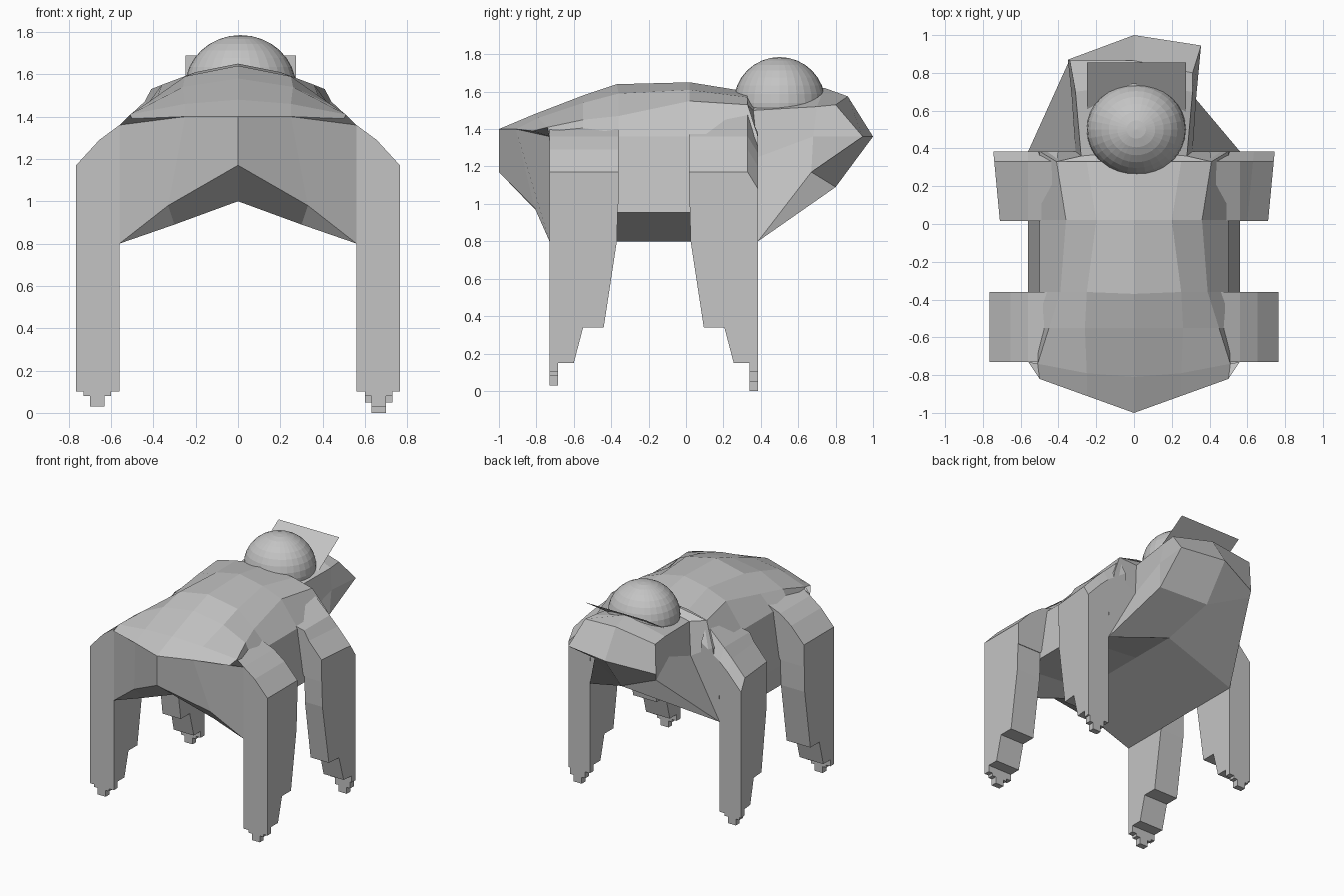
import bpy, bmesh, math
from mathutils import Matrix

cube = bpy.data.objects.get("Cube")
if cube:
    bpy.data.objects.remove(cube, do_unlink=True)

grey = bpy.data.materials.new("plain_grey")
grey.use_nodes = True
COLOUR = (0.55, 0.55, 0.55, 1)
grey.diffuse_color = COLOUR
grey.node_tree.nodes["Principled BSDF"].inputs["Base Color"].default_value = COLOUR
LEFT, RIGHT = 1, -1


def finish(name, bm):
    """Weld, orient and turn a bmesh into a flat shaded object."""
    bmesh.ops.remove_doubles(bm, verts=bm.verts, dist=0.0005)
    bmesh.ops.recalc_face_normals(bm, faces=bm.faces)
    mesh = bpy.data.meshes.new(name)
    bm.to_mesh(mesh)
    bm.free()
    mesh.materials.append(grey)
    obj = bpy.data.objects.new(name, mesh)
    bpy.context.collection.objects.link(obj)


def sheet(bm, rows, sides=(LEFT, RIGHT)):
    """Add a patch of quads through rows of points, on one or both sides."""
    for side in sides:
        grid = [[bm.verts.new((side * x, y, z)) for x, y, z in row] for row in rows]
        for low, high in zip(grid, grid[1:]):
            for i in range(len(low) - 1):
                corners = []
                for v in (low[i], low[i + 1], high[i + 1], high[i]):
                    if all((v.co - c.co).length > 0.001 for c in corners):
                        corners.append(v)
                if len(corners) > 2:
                    bm.faces.new(corners)


def loft(bm, outlines):
    """Join matching outlines into a closed solid."""
    rings = [[bm.verts.new(p) for p in outline] for outline in outlines]
    bm.faces.new(rings[0])
    bm.faces.new(rings[-1][::-1])
    for a, b in zip(rings, rings[1:]):
        for i in range(len(a)):
            j = (i + 1) % len(a)
            bm.faces.new((a[i], a[j], b[j], b[i]))


# Back shell: edge, middle and spine points, from the tail to the neck
shell = [
    [(.5, -.82, 1.39), (.25, -.91, 1.4), (0, -1, 1.4)],
    [(.51, -.74, 1.41), (.25, -.79, 1.46), (0, -.81, 1.48)],
    [(.45, -.55, 1.45), (.26, -.55, 1.54), (0, -.55, 1.58)],
    [(.39, -.36, 1.47), (.25, -.36, 1.59), (0, -.37, 1.64)],
    [(.36, .02, 1.55), (.2, .02, 1.61), (0, .02, 1.65)],
    [(.41, .33, 1.53), (.25, .33, 1.57), (0, .33, 1.6)],
]
body = bmesh.new()
sheet(body, shell)

# Flanks hung from the shell edge, and an arched belly higher on the left
stations = (-.73, -.55, -.36, .02, .385)
tuck = .955
sheet(body, [[row[0], (.5, y, 1.36), (.56, y, tuck)]
             for row, y in zip(shell[1:], stations)])
for side in (LEFT, RIGHT):
    belly = []
    for y in stations:
        at_end = y in (stations[0], stations[-1])
        low = .8 if side == RIGHT or at_end else tuck
        belly.append([(.56, y, tuck), (.56, y, low), (0, y, 1)])
    sheet(body, belly, [side])

# Tail wall below the shell rim
rim = shell[0]
hip = (.56, -.73, 1.36)
sheet(body, [
    [rim[2], (0, -1, 1.17), (0, -.73, 1)],
    [rim[1], (.33, -.81, .98), (.3, -.73, .89)],
    [hip, (.56, -.73, .8), (.56, -.73, .8)],
])
sheet(body, [[rim[1], rim[0]], [hip, shell[1][0]]])

# Neck step, head and chest; the jaw is set back on the left only
crown, tip, chin = (0, .865, 1.575), (0, 1, 1.36), (0, .8, 1.09)
chest, keel = (.56, .385, .8), (0, .385, 1)
head_shapes = {
    LEFT: ((.31, .8, 1.53), (.355, .945, 1.36), (.32, .67, 1.17)),
    RIGHT: ((.34, .865, 1.53), (.35, .87, 1.3), (.345, .86, 1.25)),
}
for side, (brow, cheek, jaw) in head_shapes.items():
    temple = (.31, .7, 1.52)
    sheet(body, [
        [shell[-1][2], shell[-1][0], (.5, .385, 1.36), (.56, .385, tuck), chest, keel],
        [(0, .385, 1.58), (.28, .36, 1.5), (.31, .385, 1.25), chest, chest, keel],
        [(0, .74, 1.62), temple, (.33, .68, 1.36), jaw, jaw, chin],
        [crown, brow, cheek, jaw, jaw, chin],
    ], [side])
    # Pointed face
    sheet(body, [[crown, brow], [tip, cheek], [chin, jaw]], [side])
finish("body", body)

# Leg silhouettes below the shoulder: distance from the straight face, height
FOOT = [(.29, .34), (.18, .34), (.13, .15), (.045, .15), (.045, .1), (0, .1)]


def build_leg(name, side, back, front, floor, outer_front, outer_back, top, shoulder):
    """Leg with a straight face at y=back and a stepped taper on the other side."""
    bm = bmesh.new()
    turn = 1 if front > back else -1
    span = abs(front - back)
    inner = 0.56

    def outer(y):
        t = abs(y - back) / span
        return outer_back + (outer_front - outer_back) * t

    outline = [(back + turn * d, z) for d, z in top + [(span - .01, .8)] + FOOT]
    loft(bm, [[(side * inner, y, z) for y, z in outline],
              [(side * outer(y), y, z) for y, z in outline]])

    # rounded shoulder rings: y, drop below full height, inner top point
    rings = []
    for y, drop, (top_x, top_z) in shoulder:
        x = outer(y)
        section = [(inner, 1), (x, 1), (x, 1.17 - drop), (x - .11, 1.29 - drop),
                   (inner, 1.36 - drop), (top_x, top_z), (top_x, 1.2)]
        rings.append([(side * px, y, pz) for px, pz in section])
    loft(bm, rings)

    # toe made of two narrowing blocks
    for half, bottom in ((.065, floor + .05), (.035, floor)):
        blocks = []
        for z in (.12, bottom):
            blocks.append([(side * (.665 + sx * half), back + turn * d, z)
                           for sx, d in ((-1, 0), (1, 0), (1, .045), (-1, .045))])
        loft(bm, blocks)
    finish(name, bm)


for label, side in (("left", LEFT), ("right", RIGHT)):
    build_leg("front_leg_" + label, side, -.73, -.36, .03, .765, .765,
              [(0, 1.17), (.37, 1.17)],
              [(-.73, 0, (.49, 1.41)), (-.36, 0, (.46, 1.4))])
    build_leg("rear_leg_" + label, side, .385, .015, 0 if side == LEFT else .03, .71, .745,
              [(0, 1.08), (.055, 1.17), (.37, 1.17)],
              [(.385, .09, (.4, 1.38)), (.33, 0, (.41, 1.5)), (.015, 0, (.46, 1.38))])

# Dome on the head, slightly wider than deep
dome = bmesh.new()
bmesh.ops.create_uvsphere(dome, u_segments=32, v_segments=16, radius=.245)
dome.transform(Matrix.Translation((.012, .5, 1.54)) @ Matrix.Diagonal((1.07, 1, 1, 1)))
finish("head_dome", dome)

# Thin tilted visor through the dome
visor = bmesh.new()
bmesh.ops.create_grid(visor, x_segments=1, y_segments=1, size=.262)
tilt = Matrix.Rotation(math.radians(33), 4, "X")
visor.transform(Matrix.Translation((.013, .635, 1.547)) @ tilt)
finish("visor", visor)
